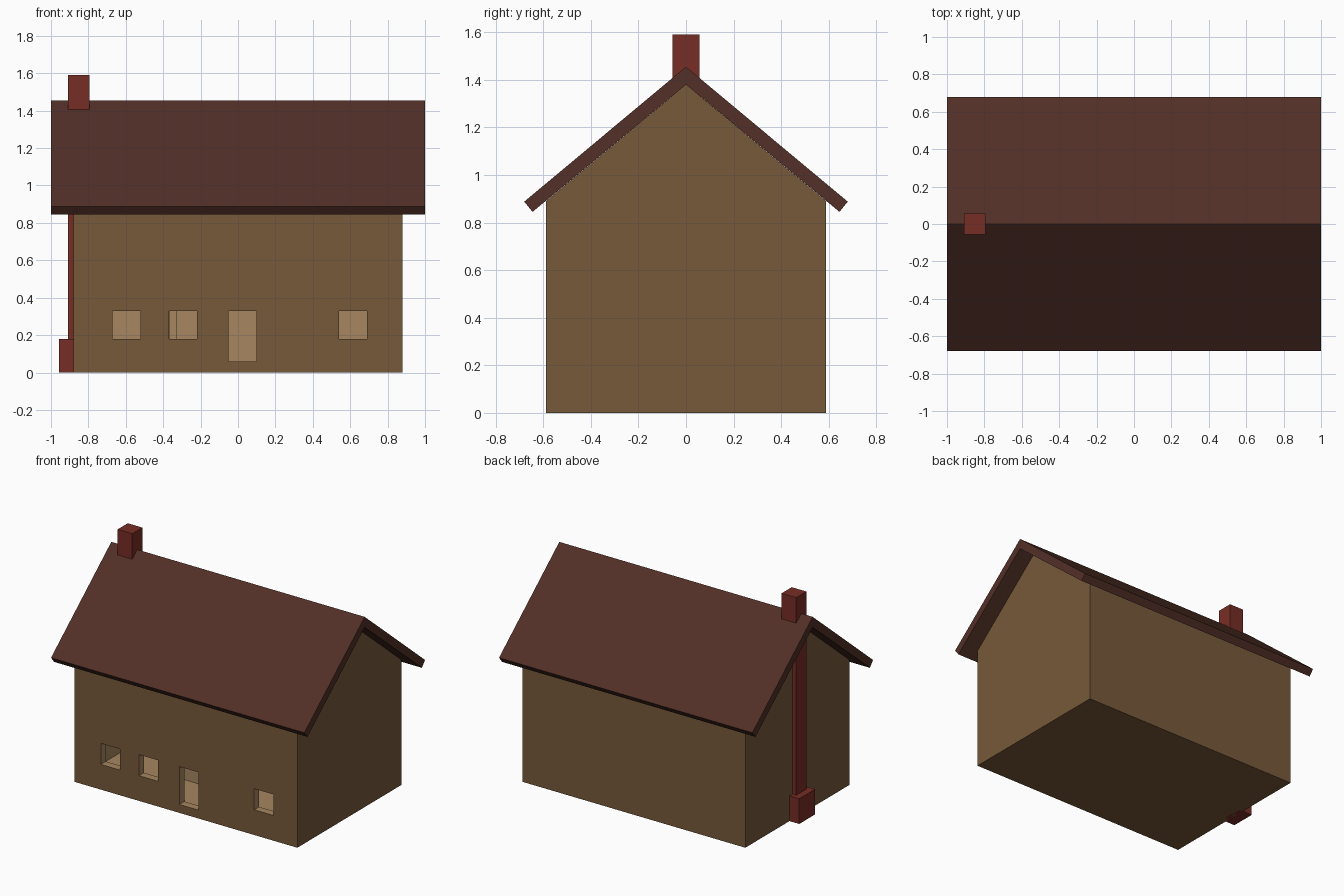
import bpy, bmesh

if "Cube" in bpy.data.objects:
    bpy.data.objects.remove(bpy.data.objects["Cube"])


def material(name, rgb):
    m = bpy.data.materials.new(name)
    m.diffuse_color = (*rgb, 1)
    m.use_nodes = True
    m.node_tree.nodes["Principled BSDF"].inputs["Base Color"].default_value = m.diffuse_color
    return m


WALL = material("brown_wall", (0.185, 0.100, 0.043))
INNER = material("tan_interior", (0.385, 0.240, 0.119))
ROOF = material("dark_roof", (0.084, 0.029, 0.020))
BRICK = material("red_brick", (0.187, 0.027, 0.019))


def prism(name, profile, x0, x1, mat):
    """Extrude a (y, z) profile along x."""
    bm = bmesh.new()
    face = bm.faces.new([bm.verts.new((x0, y, z)) for y, z in profile])
    ext = bmesh.ops.extrude_face_region(bm, geom=[face])["geom"]
    verts = [g for g in ext if isinstance(g, bmesh.types.BMVert)]
    bmesh.ops.translate(bm, verts=verts, vec=(x1 - x0, 0, 0))
    bmesh.ops.recalc_face_normals(bm, faces=bm.faces)
    me = bpy.data.meshes.new(name)
    bm.to_mesh(me)
    bm.free()
    me.materials.append(mat)
    ob = bpy.data.objects.new(name, me)
    bpy.context.collection.objects.link(ob)
    return ob


def box(name, x, y, z, mat):
    profile = [(y[0], z[0]), (y[1], z[0]), (y[1], z[1]), (y[0], z[1])]
    return prism(name, profile, x[0], x[1], mat)


def cut(target, cutter):
    cutter.hide_render = True
    mod = target.modifiers.new("cut", "BOOLEAN")
    mod.operation = "DIFFERENCE"
    mod.solver = "EXACT"
    mod.object = cutter
    bpy.context.view_layer.objects.active = target
    bpy.ops.object.modifier_apply(modifier=mod.name)
    bpy.data.objects.remove(cutter)


SLOPE = 0.832
W, L, PEAK, T = 0.588, 0.88, 1.38, 0.055


def house_profile(w, floor, peak):
    eave = peak - w * SLOPE
    return [(-w, floor), (w, floor), (w, eave), (0, peak), (-w, eave)]


# Hollow house body with a door and three windows in the front
body = prism("house_walls", house_profile(W, 0, PEAK), -L, L, WALL)
cut(body, prism("cavity", house_profile(W - T, T, PEAK - 0.07), -L + T, L - T, INNER))
openings = [(-0.67, 0.18), (-0.37, 0.18), (-0.05, 0.06), (0.54, 0.18)]
for x, z in openings:
    cut(body, box("opening", (x, x + 0.15), (-0.7, -0.45), (z, 0.33), INNER))

# Outside faces are brown; everything inside is tan
me = body.data
me.materials.clear()
me.materials.append(WALL)
me.materials.append(INNER)
for p in me.polygons:
    c, n = p.center, p.normal
    on_roofline = abs(c.z - (PEAK - abs(c.y) * SLOPE)) < 0.01 and n.z > 0.3
    outside = (abs(c.x) > L - 0.005 or abs(c.y) > W - 0.005
               or c.z < 0.005 or on_roofline)
    p.material_index = 0 if outside else 1

# Interior partitions
box("cross_partition", (-0.365, -0.31), (-0.2, 0.54), (T, 0.85), INNER)
box("hall_partition", (-0.33, 0.3), (-0.25, -0.195), (T, 0.85), INNER)

# Gabled roof: one folded slab with square-cut eaves
roof = [(-0.68, 0.888), (0, 1.455), (0.68, 0.888),
        (0.645, 0.845), (0, PEAK), (-0.645, 0.845)]
prism("roof", roof, -1, 1, ROOF)

# Chimney on the left gable
box("chimney_stack", (-0.91, -0.795), (-0.057, 0.057), (0, 1.59), BRICK)
box("chimney_base", (-0.957, -0.85), (-0.09, 0.09), (0, 0.18), BRICK)
